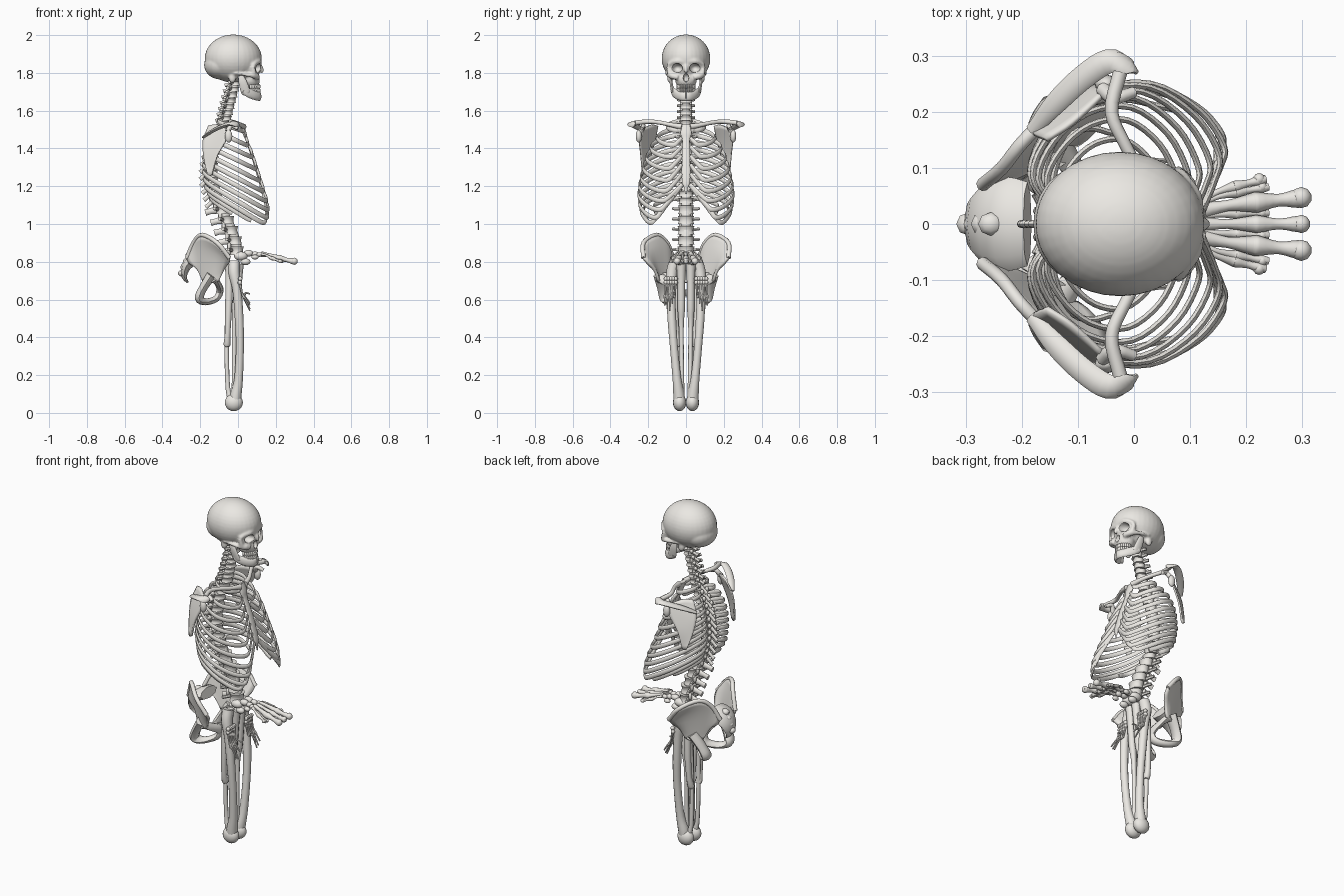
import bpy, bmesh, math
from mathutils import Vector, Matrix

bone = bpy.data.materials.new('bone')
bone.diffuse_color = (0.83, 0.81, 0.77, 1)


def spline(pts, sub):
    """Catmull-Rom resampling of tuples (x, y, z, radius)."""
    p = [Vector(q) for q in pts]
    p = [2 * p[0] - p[1]] + p + [2 * p[-1] - p[-2]]
    out = []
    for i in range(1, len(p) - 2):
        a, b, c, d = p[i - 1:i + 3]
        for k in range(sub):
            t = k / sub
            out.append(0.5 * (2 * b + (c - a) * t + (2 * a - 5 * b + 4 * c - d) * t * t
                              + (3 * b - a - 3 * c + d) * t ** 3))
    return out + [p[-2]]


def tube(bm, pts, flat=1.0, up=(0, 0, 1), sub=4, n=8):
    q = spline(pts, sub)
    rings = []
    for i, v in enumerate(q):
        t = (q[min(i + 1, len(q) - 1)].xyz - q[max(i - 1, 0)].xyz).normalized()
        s = t.cross(Vector(up)).normalized()
        b = s.cross(t)
        r = max(v.w, 0.002)
        rings.append([bm.verts.new(v.xyz + r * (b * math.sin(a) + s * flat * math.cos(a)))
                      for a in (2 * math.pi * k / n for k in range(n))])
    for r0, r1 in zip(rings, rings[1:]):
        for k in range(n):
            bm.faces.new((r0[k], r0[(k + 1) % n], r1[(k + 1) % n], r1[k]))
    bm.faces.new(rings[0][::-1])
    bm.faces.new(rings[-1])


def ball(bm, c, r, seg=16):
    r = r if isinstance(r, tuple) else (r, r, r)
    bmesh.ops.create_uvsphere(bm, u_segments=seg, v_segments=seg * 5 // 8, radius=1,
                              matrix=Matrix.Translation(c) @ Matrix.Diagonal((*r, 1)))


def sheet(bm, rows, sub=4):
    """Smooth surface through rows of points, thickened later by solidify."""
    rows = [spline([(*p, 0) for p in r], sub) for r in rows]
    cols = [spline([tuple(r[i]) for r in rows], sub) for i in range(len(rows[0]))]
    g = [[bm.verts.new(v.xyz) for v in c] for c in cols]
    for a, b in zip(g, g[1:]):
        for k in range(len(a) - 1):
            bm.faces.new((a[k], a[k + 1], b[k + 1], b[k]))


def finish(name, bm, mirror=False, thick=0):
    if mirror:
        geo = bmesh.ops.duplicate(bm, geom=bm.verts[:] + bm.edges[:] + bm.faces[:])['geom']
        for v in geo:
            if isinstance(v, bmesh.types.BMVert):
                v.co.y *= -1
    bmesh.ops.recalc_face_normals(bm, faces=bm.faces)
    me = bpy.data.meshes.new(name)
    bm.to_mesh(me)
    bm.free()
    me.materials.append(bone)
    ob = bpy.data.objects.new(name, me)
    bpy.context.collection.objects.link(ob)
    if thick:
        m = ob.modifiers.new('thickness', 'SOLIDIFY')
        m.thickness, m.offset = thick, 0
    bpy.ops.object.select_all(action='DESELECT')
    ob.select_set(True)
    bpy.context.view_layer.objects.active = ob
    bpy.ops.object.shade_smooth_by_angle(angle=math.radians(50))
    return ob


# Skull: blended ellipsoids with eye and nose hollows cut out
bm = bmesh.new()
ball(bm, (-0.025, 0, 1.876), (0.151, 0.129, 0.127), 32)
ball(bm, (-0.095, 0, 1.842), (0.085, 0.102, 0.076), 24)
ball(bm, (0.055, 0, 1.83), (0.066, 0.096, 0.064), 24)
ball(bm, (0.065, 0, 1.765), (0.052, 0.058, 0.05), 24)
tube(bm, [(0.105, 0.0, 1.85, 0.014), (0.122, 0, 1.825, 0.013), (0.131, 0, 1.80, 0.007)], up=(0, 1, 0))
for s in (1, -1):
    tube(bm, [(0.105, s * 0.04, 1.775, 0.014), (0.09, s * 0.075, 1.785, 0.018), (0.05, s * 0.096, 1.79, 0.01),
              (-0.02, s * 0.1, 1.80, 0.01)])
    tube(bm, [(0.112, s * 0.01, 1.858, 0.014), (0.108, s * 0.05, 1.862, 0.014), (0.08, s * 0.09, 1.84, 0.013),
              (0.085, s * 0.085, 1.79, 0.014)])
    ball(bm, (-0.03, s * 0.085, 1.775), (0.02, 0.015, 0.03))
skull = finish('skull', bm)
rm = skull.modifiers.new('blend', 'REMESH')
rm.mode, rm.voxel_size, rm.use_smooth_shade = 'VOXEL', 0.006, True
sm = skull.modifiers.new('soften', 'SMOOTH')
sm.iterations = 4
bm = bmesh.new()
ball(bm, (0.115, 0, 1.775), (0.03, 0.015, 0.022))
for s in (1, -1):
    ball(bm, (0.115, s * 0.047, 1.825), (0.05, 0.029, 0.025))
cutter = finish('socket_cutter', bm)
bo = skull.modifiers.new('sockets', 'BOOLEAN')
bo.operation, bo.object, bo.solver = 'DIFFERENCE', cutter, 'EXACT'
baked = bpy.data.meshes.new_from_object(skull.evaluated_get(bpy.context.evaluated_depsgraph_get()))
skull.modifiers.clear()
skull.data = baked
baked.materials.clear()
baked.materials.append(bone)
bpy.data.objects.remove(cutter)

# Jaw (upright branch and chin body) and teeth
bm = bmesh.new()
tube(bm, [(0.012, 0.08, 1.79, 0.012), (0.025, 0.079, 1.75, 0.022), (0.04, 0.07, 1.70, 0.024),
          (0.045, 0.066, 1.685, 0.014)], flat=0.35, up=(1, 0, 0), n=12)
tube(bm, [(0.03, 0.073, 1.71, 0.018), (0.055, 0.062, 1.695, 0.024), (0.085, 0.044, 1.682, 0.024),
          (0.108, 0.02, 1.676, 0.024), (0.113, 0, 1.676, 0.025)], flat=0.45, n=12)
finish('jaw', bm, True)
bm = bmesh.new()
for k in range(7):
    a = 0.12 + k * 0.2
    for z in (1.706, 1.727):
        ball(bm, (0.054 + 0.058 * math.cos(a), 0.047 * math.sin(a), z), (0.008, 0.006, 0.014), 8)
finish('teeth', bm, True)

# Spine: body, spinous process, transverse processes for each vertebra
column = spline([(-0.01, 0, 1.755, 0.026), (-0.035, 0, 1.66, 0.028), (-0.065, 0, 1.55, 0.029), (-0.12, 0, 1.40, 0.03),
                 (-0.135, 0, 1.25, 0.031), (-0.095, 0, 1.10, 0.034), (-0.03, 0, 0.96, 0.037),
                 (0.0, 0, 0.84, 0.038)], 10)


def spine_at(z):
    return min(column, key=lambda v: abs(v.z - z))


levels = [1.745 - 0.031 * k for k in range(7)] + [1.53 - 0.037 * k for k in range(12)] \
    + [1.075 - 0.054 * k for k in range(5)]
bm = bmesh.new()
for k, z in enumerate(levels):
    x, r = spine_at(z).x, spine_at(z).w
    h = 0.012 if k < 7 else 0.015 if k < 19 else 0.022
    tube(bm, [(x, 0, z - h, r), (x, 0, z, r * 0.85), (x, 0, z + h, r)], flat=1.2, up=(1, 0, 0), sub=2, n=14)
    drop = 0.012 if k < 7 else 0.035 if k < 19 else 0.015
    length = 0.058 if k < 7 else 0.065 if k < 19 else 0.09
    tube(bm, [(x - r * 0.7, 0, z, h), (x - length * 0.7, 0, z - drop * 0.5, h * 0.7), (x - length, 0, z - drop, h * 0.8)],
         flat=0.6, up=(0, 0, 1), sub=2)
    w = 0.044 if k < 7 else 0.055 if k < 19 else 0.07
    for s in (1, -1):
        tube(bm, [(x - r * 0.7, s * 0.01, z, 0.011), (x - r * .9, s * w * 0.6, z + 0.004, 0.009),
                  (x - r - 0.008, s * w, z + 0.006, 0.009)], sub=2, n=6)
        ball(bm, (x - r * 1.1, s * r * 0.75, z + h), (0.011, 0.01, h), 8)
finish('vertebrae', bm)
bm = bmesh.new()
tube(bm, [(v.x, 0, v.z, v.w * 0.75) for v in column[::5]], up=(1, 0, 0), sub=2, n=10)
finish('spinal_discs', bm)

# Ribs: half width, back x, front x, front y factor, drop
ribs = [(.10, -.105, .02, .45, .05), (.15, -.13, .05, .45, .09), (.185, -.155, .075, .45, .115),
        (.208, -.17, .095, .45, .14), (.224, -.18, .115, .45, .165), (.236, -.185, .135, .47, .185),
        (.245, -.185, .152, .5, .2), (.25, -.185, .16, .56, .21), (.247, -.18, .155, .66, .215),
        (.24, -.175, .135, .78, .205), (.222, -.16, .07, .92, .155), (.17, -.145, -.03, .95, .08)]
ends = [(.028, .022, 1.50), (.042, .022, 1.455), (.06, .022, 1.41), (.078, .022, 1.36), (.093, .022, 1.315),
        (.107, .022, 1.265), (.12, .02, 1.21), (.137, .065, 1.15), (.148, .105, 1.10), (.15, .145, 1.05)]
bm = bmesh.new()
for k, (w, bx, fx, fy, d) in enumerate(ribs):
    z = 1.545 - 0.037 * k
    L, r = fx - bx, 0.0125
    path = [(spine_at(z).x - 0.02, 0.025, z, .01), (bx, w * .38, z - .05 * d, r), (bx + .1 * L, w * .7, z - .2 * d, r),
            (bx + .33 * L, w * .95, z - .42 * d, r), (bx + .62 * L, w, z - .68 * d, r),
            (bx + .87 * L, w * (.6 + .38 * fy), z - .91 * d, r), (fx, w * fy, z - d, r)]
    if k < 10:
        x, y, ez = ends[k]
        path += [((fx + x) / 2 + .006, (w * fy + y) / 2, (z - d) * .6 + ez * .4, .012), (x, y, ez, .011)]
    tube(bm, path, flat=0.45, sub=4)
for a, b in zip(ends[6:], ends[7:]):
    tube(bm, [(*a, .012), (*b, .012)], flat=0.6, sub=1)
finish('ribs', bm, True)

# Breastbone
bm = bmesh.new()
tube(bm, [(.02, 0, 1.525, .028), (.035, 0, 1.48, .03), (.048, 0, 1.44, .019), (.08, 0, 1.35, .022),
          (.115, 0, 1.23, .022), (.122, 0, 1.19, .01), (.125, 0, 1.16, .004)], flat=0.35, up=(0, 1, 0), n=12)
finish('breastbone', bm)

# Shoulder girdle
bm = bmesh.new()
tube(bm, [(.03, .022, 1.515, .016), (.015, .08, 1.525, .012), (-.015, .14, 1.537, .011), (-.04, .2, 1.542, .012),
          (-.025, .27, 1.535, .013)])
finish('collarbones', bm, True)
bm = bmesh.new()
sheet(bm, [[(-.155, .15, 1.52), (-.11, .18, 1.525), (-.05, .235, 1.50)],
           [(-.185, .165, 1.44), (-.13, .2, 1.44), (-.06, .247, 1.45)],
           [(-.18, .19, 1.35), (-.145, .215, 1.35), (-.11, .238, 1.36)],
           [(-.16, .222, 1.26), (-.148, .226, 1.255), (-.136, .23, 1.265)]])
finish('shoulder_blades', bm, True, 0.009)
bm = bmesh.new()
tube(bm, [(-.183, .165, 1.46, .012), (-.14, .215, 1.49, .02), (-.09, .262, 1.515, .022), (-.045, .29, 1.53, .022),
          (-.01, .281, 1.528, .02), (.005, .27, 1.523, .008)], flat=0.5, up=(1, -1, 0.3))
tube(bm, [(-.055, .24, 1.49, .014), (-.035, .225, 1.52, .012), (.0, .235, 1.505, .01)])
ball(bm, (-.05, .25, 1.465), (.02, .016, .034))
finish('shoulder_spines', bm, True)

# Pelvis
crest = [(-.27, .07, .82), (-.235, .1, .9), (-.19, .155, .942), (-.11, .225, .9), (-.045, .225, .82)]
middle = [(-.255, .075, .79), (-.225, .095, .84), (-.18, .135, .855), (-.11, .185, .84), (-.05, .2, .79)]
neck = [(-.215, .085, .765), (-.195, .1, .75), (-.16, .125, .735), (-.12, .15, .735), (-.075, .165, .755)]
low = [(-.185, .1, .70), (-.17, .11, .695), (-.15, .125, .69), (-.125, .14, .69), (-.1, .145, .7)]
bm = bmesh.new()
sheet(bm, [crest, middle, neck, low], 3)
finish('hip_blades', bm, True, 0.016)
bm = bmesh.new()
tube(bm, [(*p, .012) for p in crest])
tube(bm, [(-.14, .135, .73, .038), (-.185, .12, .66, .032), (-.205, .105, .607, .034), (-.17, .08, .588, .026),
          (-.115, .035, .605, .025), (-.095, .03, .65, .027), (-.11, .1, .69, .024), (-.135, .135, .715, .032)],
     flat=0.7, up=(0, 1, 0))
finish('hip_rings', bm, True)
bm = bmesh.new()
tube(bm, [(-.19, 0, .83, .075), (-.235, 0, .815, .085), (-.275, 0, .775, .065), (-.285, 0, .72, .035),
          (-.265, 0, .69, .012)], flat=0.4, up=(0, 1, 0), sub=2)
for k in range(4):
    ball(bm, (-.255 - .013 * k, 0, .835 - .032 * k), (.024, .022, .018), 8)
finish('sacrum', bm)

# Long bones, gathered under the torso
Y = (0, 1, 0)
bm = bmesh.new()
tube(bm, [(-.02, .06, .80, .03), (-.02, .075, .74, .03), (-.005, .08, .65, .024), (.006, .075, .5, .023),
          (.01, .064, .35, .021), (.003, .048, .18, .023), (-.012, .037, .09, .03), (-.018, .034, .03, .028)], up=Y, n=12)
ball(bm, (-.022, .034, .055), (.048, .035, .046))
ball(bm, (-.025, .04, .77), .032)
finish('thigh_bones', bm, True)
bm = bmesh.new()
tube(bm, [(-.04, .045, .79, .03), (-.045, .05, .72, .022), (-.05, .055, .55, .018), (-.055, .05, .42, .015),
          (-.058, .035, .36, .018), (-.058, .033, .35, .006)], up=Y, n=10)
tube(bm, [(-.045, .03, .77, .022), (-.055, .033, .6, .012), (-.06, .03, .35, .012), (-.055, .028, .15, .012),
          (-.045, .028, .09, .015)], up=Y)
tube(bm, [(.005, .025, .79, .026), (0, .025, .7, .021), (-.01, .025, .56, .02), (-.02, .025, .45, .013),
          (-.02, .022, .2, .012), (-.02, .025, .08, .018)], up=Y)
finish('limb_bones', bm, True)

# Hands hanging down
bm = bmesh.new()
for k in range(5):
    y = .055 + .013 * k
    ball(bm, (.01, y, .69), .012, 8)
    ball(bm, (.012, y, .71), .012, 8)
    e = (.09, .04, .0, .01, .03)[k]
    tube(bm, [(.012, y, .68, .008), (.02, y + .003, .64, .005), (.03, y + .005, .615, .008),
              (.04, y + .006, .59 + e * .5, .005), (.063, y + .005, .54 + e, .004)], up=Y, sub=3, n=6)
finish('hands', bm, True)

# Feet pointing forward
bm = bmesh.new()
for x, y, z, r in ((.015, .03, .83, .03), (.04, .035, .80, .022), (.055, .02, .845, .022), (.09, .02, .84, .018),
                   (.09, .045, .825, .016), (.115, .03, .838, .015)):
    ball(bm, (x, y, z), (r * 1.2, r * .85, r * .8), 12)
rays = [(.0, .0, .31, .012), (.025, .047, .31, .014), (.015, .02, .24, .007), (.04, .066, .24, .007),
        (.045, .08, .235, .008)]
for y0, y1, x1, r in rays:
    pts = []
    for t, f, z in ((0, 1.1, .84), (.22, .7, .835), (.45, 1.2, .82), (.52, 1.3, .818), (.72, .8, .81), (.9, 1.2, .803), (1, .9, .80)):
        pts.append((.125 + (x1 - .125) * t, y0 + (y1 - y0) * t ** .7, z, r * f))
    tube(bm, pts, sub=3)
    ball(bm, (x1 - .012, y1, .803), r * 1.35, 10)
finish('feet', bm, True)
